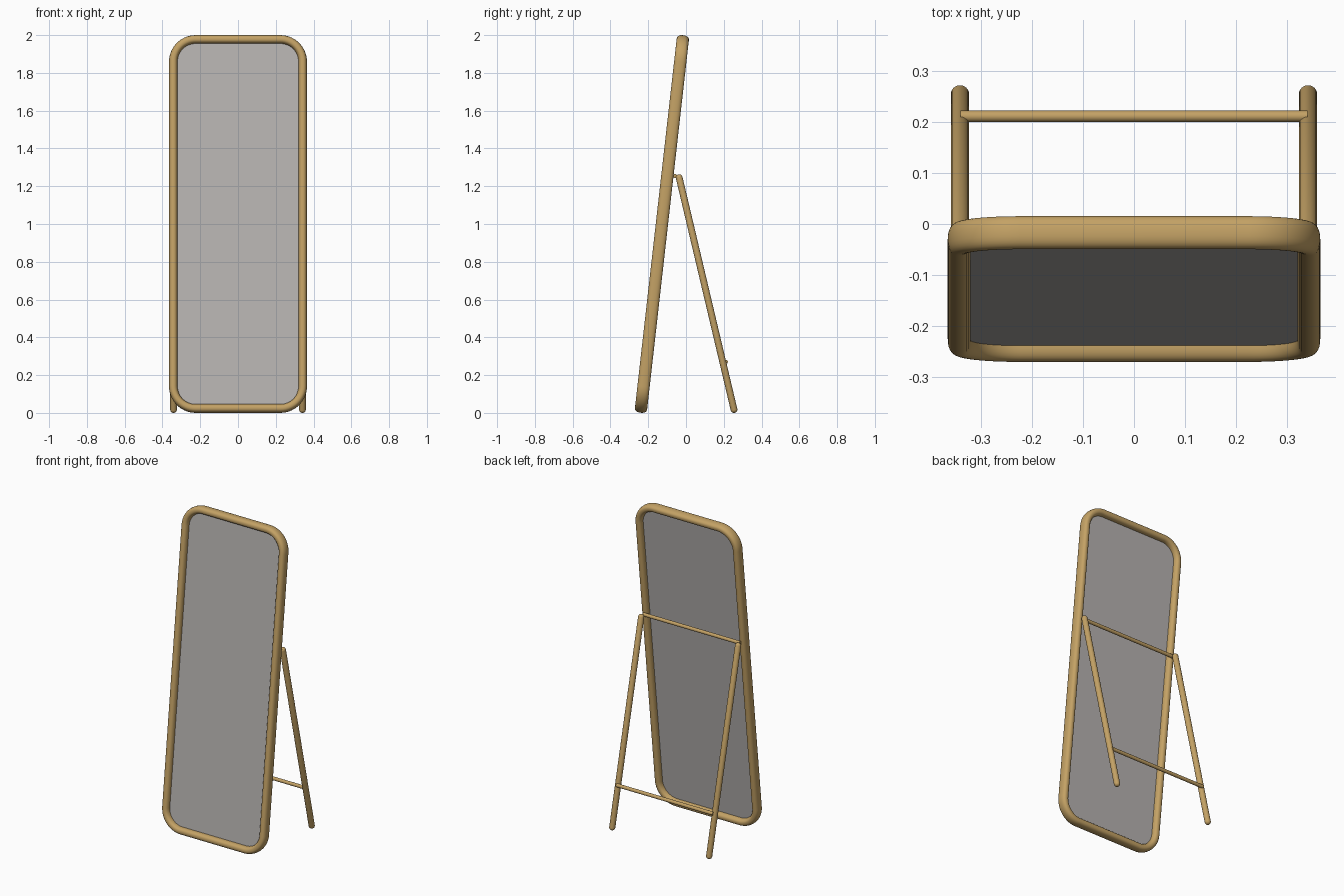
import bpy, bmesh
from math import sin, cos, pi, radians, copysign
from mathutils import Vector, Matrix

cube = bpy.data.objects.get("Cube")
if cube:
    bpy.data.objects.remove(cube, do_unlink=True)


def material(name, rgb):
    m = bpy.data.materials.new(name)
    m.use_nodes = True
    m.diffuse_color = (*rgb, 1)
    m.node_tree.nodes["Principled BSDF"].inputs["Base Color"].default_value = (*rgb, 1)
    return m


WOOD = material("oak wood", (0.55, 0.36, 0.13))
GLASS = material("mirror grey", (0.47, 0.45, 0.435))

HALF_W, HALF_H, CORNER = 0.3425, 0.983, 0.118
TILT = Matrix.Translation((0, -0.1275, 1.0)) @ Matrix.Rotation(radians(-6.45), 4, "X")


def finish(bm, name, mat, matrix):
    bmesh.ops.recalc_face_normals(bm, faces=bm.faces)
    me = bpy.data.meshes.new(name)
    bm.to_mesh(me)
    bm.free()
    me.materials.append(mat)
    ob = bpy.data.objects.new(name, me)
    ob.matrix_world = matrix
    bpy.context.collection.objects.link(ob)
    bpy.ops.object.select_all(action="DESELECT")
    ob.select_set(True)
    bpy.context.view_layer.objects.active = ob
    bpy.ops.object.shade_smooth_by_angle(angle=radians(40))
    return ob


def outline(steps=14):
    """Rounded rectangle in XZ: (point, outward direction) pairs."""
    path = []
    for q, (sx, sz) in enumerate([(1, 1), (-1, 1), (-1, -1), (1, -1)]):
        centre = Vector((sx * (HALF_W - CORNER), 0, sz * (HALF_H - CORNER)))
        for i in range(steps + 1):
            a = (q + i / steps) * pi / 2
            out = Vector((cos(a), 0, sin(a)))
            path.append((centre + out * CORNER, out))
    return path


def soft(v):
    return copysign(abs(v) ** 0.85, v)


# Frame: soft oval section swept around the outline
bm = bmesh.new()
SIDES = 28
rings = []
for p, out in outline():
    angles = [2 * pi * k / SIDES for k in range(SIDES)]
    rings.append([bm.verts.new(p + out * 0.0225 * soft(cos(a))
                               + Vector((0, 0.0325 * soft(sin(a)), 0))) for a in angles])
for i, ring in enumerate(rings):
    prev = rings[i - 1]
    for k in range(SIDES):
        bm.faces.new((prev[k - 1], prev[k], ring[k], ring[k - 1]))
finish(bm, "mirror_frame", WOOD, TILT)

# Mirror panel: thin plate in the middle of the frame
bm = bmesh.new()
face = bm.faces.new([bm.verts.new(p + Vector((0, -0.003, 0))) for p, out in outline()])
extruded = bmesh.ops.extrude_face_region(bm, geom=[face], use_keep_orig=True)
verts = [g for g in extruded["geom"] if isinstance(g, bmesh.types.BMVert)]
bmesh.ops.translate(bm, verts=verts, vec=(0, 0.006, 0))
finish(bm, "mirror_panel", GLASS, TILT)


def aim(start, end):
    d = end - start
    return Matrix.Translation(start) @ d.to_track_quat("Z", "Y").to_matrix().to_4x4()


def round_rod(name, start, end, radius):
    """Rod with domed ends."""
    bm = bmesh.new()
    bmesh.ops.create_uvsphere(bm, u_segments=24, v_segments=13, radius=radius)
    bmesh.ops.translate(bm, verts=[v for v in bm.verts if v.co.z > 0],
                        vec=(0, 0, (end - start).length))
    finish(bm, name, WOOD, aim(start, end))


def cross_bar(name, y, z, radius):
    bm = bmesh.new()
    bmesh.ops.create_cone(bm, cap_ends=True, segments=20, radius1=radius,
                          radius2=radius, depth=0.68)
    finish(bm, name, WOOD, Matrix.Translation((0, y, z)) @ Matrix.Rotation(pi / 2, 4, "Y"))


# Rear legs
for side, s in (("left", 1), ("right", -1)):
    round_rod(side + "_rear_leg", Vector((s * 0.341, 0.254, 0.018)),
              Vector((s * 0.341, -0.036, 1.245)), 0.018)

# Cross bars: the upper one joins the legs to the frame
cross_bar("upper_cross_bar", -0.058, 1.254, 0.011)
cross_bar("lower_cross_bar", 0.211, 0.27, 0.011)
